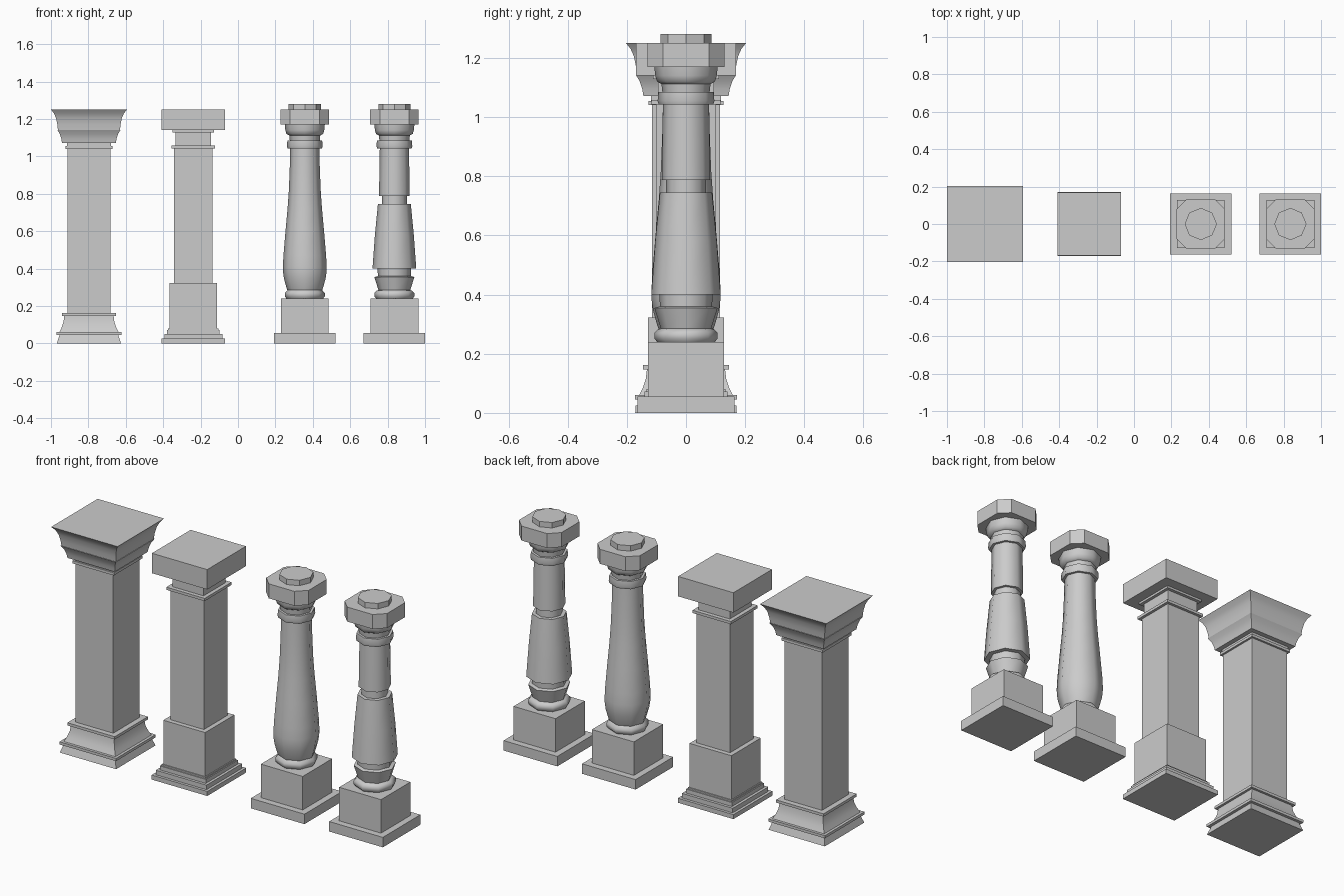
import bpy, bmesh, math

if "Cube" in bpy.data.objects:
    bpy.data.objects.remove(bpy.data.objects["Cube"])

# Cross-sections with unit half width
SQUARE = [(-1, -1), (1, -1), (1, 1), (-1, 1)]
OCTAGON = [(math.cos(i * math.pi / 4), math.sin(i * math.pi / 4)) for i in range(8)]
C = 0.6
CUT_SQUARE = [(-C, -1), (C, -1), (1, -C), (1, C), (C, 1), (-C, 1), (-1, C), (-1, -C)]


def loft(name, x, section, profile, smooth=False):
    """Stack scaled copies of a section along z; profile = (half width, z)."""
    bm = bmesh.new()
    rings = [[bm.verts.new((px * r, py * r, z)) for px, py in section] for r, z in profile]
    n = len(section)
    for a, b in zip(rings, rings[1:]):
        for i in range(n):
            j = (i + 1) % n
            bm.faces.new((a[i], a[j], b[j], b[i]))
    bm.faces.new(rings[0][::-1])
    bm.faces.new(rings[-1])
    mesh = bpy.data.meshes.new(name)
    bm.to_mesh(mesh)
    bm.free()
    ob = bpy.data.objects.new(name, mesh)
    ob.location.x = x
    bpy.context.collection.objects.link(ob)
    if smooth:
        bpy.ops.object.select_all(action='DESELECT')
        ob.select_set(True)
        bpy.context.view_layer.objects.active = ob
        bpy.ops.object.shade_smooth_by_angle(angle=math.radians(46))
    return ob


def slab(name, x, half, z0, z1, section=SQUARE):
    return loft(name, x, section, [(half, z0), (half, z1)])


# Square pillar with coved base and flared capital
x = -0.797
loft("flared_pillar_base", x, SQUARE, [
    (.172, 0), (.157, .045), (.173, .045), (.173, .06), (.158, .06), (.146, .085),
    (.136, .115), (.132, .147), (.145, .147), (.145, .162), (.115, .162)], True)
slab("flared_pillar_shaft", x, .115, .16, 1.04)
loft("flared_pillar_capital", x, SQUARE, [
    (.115, 1.04), (.126, 1.04), (.126, 1.055), (.118, 1.055), (.118, 1.072),
    (.144, 1.072), (.148, 1.095), (.156, 1.12), (.169, 1.142), (.166, 1.142),
    (.169, 1.17), (.176, 1.205), (.187, 1.23), (.203, 1.25)], True)

# Square pillar with stepped base and block capital
x = -0.239
loft("block_pillar_base", x, SQUARE, [
    (.17, 0), (.17, .025), (.155, .025), (.155, .05), (.14, .05), (.14, .072),
    (.134, .072), (.134, .08), (.128, .08)])
slab("block_pillar_pedestal", x, .128, .08, .323)
slab("block_pillar_shaft", x, .102, .323, 1.042)
loft("block_pillar_neck", x, SQUARE, [
    (.102, 1.042), (.117, 1.042), (.117, 1.057), (.095, 1.057), (.095, 1.128),
    (.112, 1.128), (.112, 1.142)])
slab("block_pillar_capital", x, .169, 1.14, 1.25)

# Turned shafts of the two balusters
vase = [(.093, .285), (.097, .295), (.111, .345), (.116, .38), (.117, .41), (.114, .47),
        (.103, .6), (.092, .72), (.085, .82), (.08, .95), (.078, 1.042)]
split = [(.085, .285), (.107, .355), (.088, .36), (.09, .4), (.117, .4), (.104, .58),
         (.088, .745), (.067, .745), (.067, .787), (.082, .787), (.08, .92), (.078, 1.042)]

for label, x, shaft in (("vase_baluster", .357, vase), ("split_baluster", .836, split)):
    # Square foot and pedestal
    slab(label + "_plinth", x, .164, 0, .055)
    slab(label + "_pedestal", x, .128, .055, .24)
    # Turned parts
    loft(label + "_shaft", x, OCTAGON, [
        (.098, .24), (.107, .252), (.107, .27), (.095, .282)] + shaft, True)
    loft(label + "_collar", x, OCTAGON, [
        (.078, 1.042), (.092, 1.042), (.096, 1.055), (.093, 1.085), (.08, 1.085),
        (.083, 1.112), (.098, 1.12), (.104, 1.14), (.107, 1.17)], True)
    # Chamfered cap and top disc
    slab(label + "_cap", x, .13, 1.17, 1.25, CUT_SQUARE)
    slab(label + "_top_disc", x, .086, 1.25, 1.28, OCTAGON)
